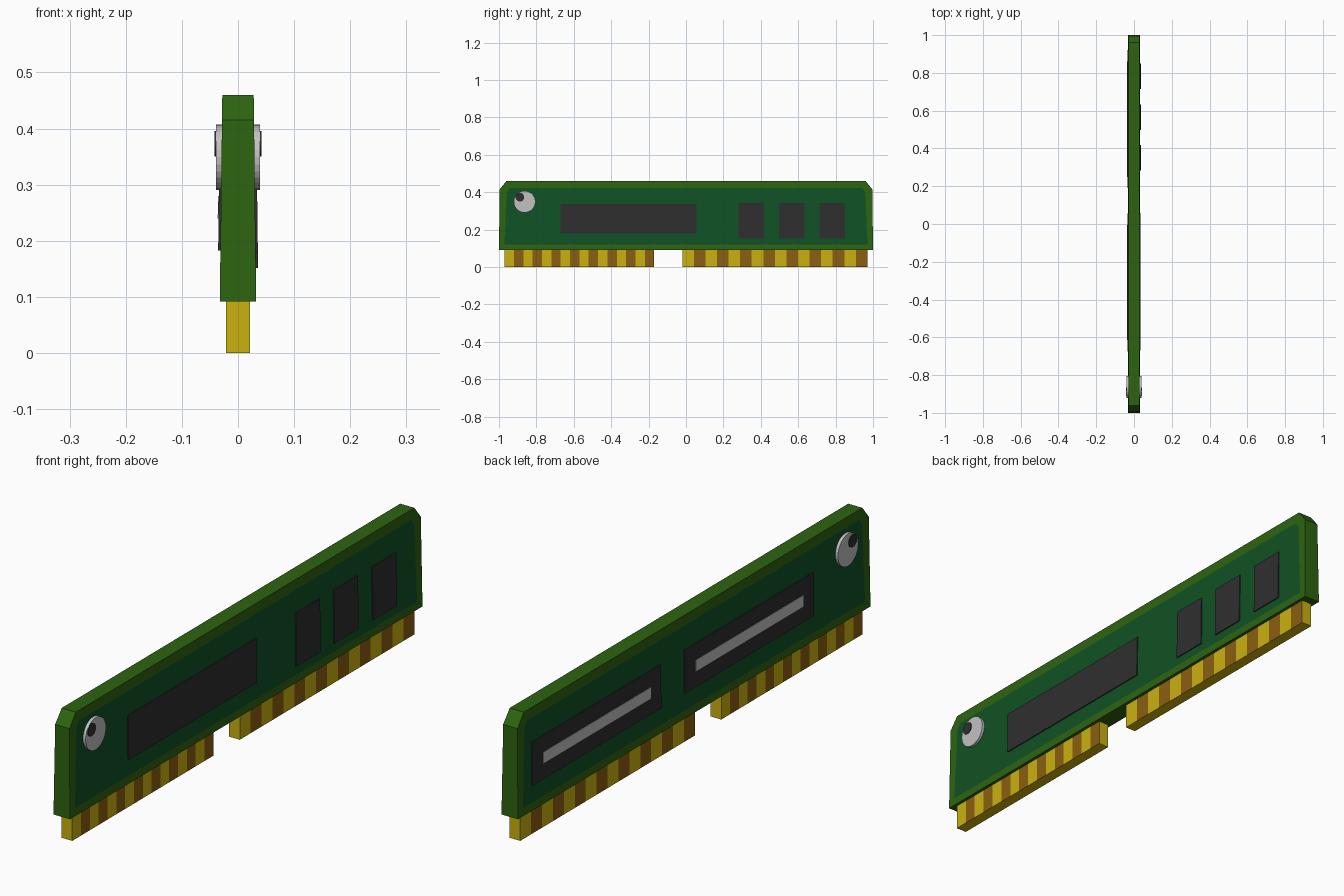
import bpy, bmesh, math
from mathutils import Matrix

if "Cube" in bpy.data.objects:
    bpy.data.objects.remove(bpy.data.objects["Cube"])


def material(name, rgb):
    m = bpy.data.materials.new(name)
    m.diffuse_color = (*rgb, 1)
    m.use_nodes = True
    m.node_tree.nodes["Principled BSDF"].inputs["Base Color"].default_value = m.diffuse_color
    return m


RIM = material("rim green", (0.026, 0.127, 0.005))
PANEL = material("panel green", (0.005, 0.084, 0.018))
CHIP = material("chip charcoal", (0.028, 0.028, 0.029))
LIGHT = material("light grey", (0.54, 0.54, 0.54))
GOLD = material("contact gold", (0.59, 0.44, 0.005))
BROWN = material("contact brown", (0.26, 0.115, 0.005))


def finish(name, bm, mats):
    bmesh.ops.recalc_face_normals(bm, faces=bm.faces)
    me = bpy.data.meshes.new(name)
    bm.to_mesh(me)
    bm.free()
    for m in mats:
        me.materials.append(m)
    ob = bpy.data.objects.new(name, me)
    bpy.context.collection.objects.link(ob)
    return ob


def half(z):
    """Half thickness of the slightly tapered board at height z."""
    return 0.0325 - (z - 0.09) / 0.37 * 0.0045


# Board: clipped-corner profile, side faces inset to form the panels
def board():
    prof = [(-1, .092), (1, .092), (.996, .415), (.96, .46), (-.96, .46), (-.996, .415)]
    bm = bmesh.new()
    a = [bm.verts.new((half(z), y, z)) for y, z in prof]
    b = [bm.verts.new((-half(z), y, z)) for y, z in prof]
    sides = [bm.faces.new(a), bm.faces.new(b[::-1])]
    for i in range(6):
        j = (i + 1) % 6
        bm.faces.new((a[i], b[i], b[j], a[j]))
    bmesh.ops.recalc_face_normals(bm, faces=bm.faces)
    bmesh.ops.inset_individual(bm, faces=sides, thickness=0.041)
    for f in sides:
        f.material_index = 1
    finish("board", bm, [RIM, PANEL])


# Plate lying on one side of the board, following its taper
def plate(name, side, y0, y1, z0, z1, mat, lift):
    bm = bmesh.new()
    inner, outer = [], []
    for y, z in ((y0, z0), (y1, z0), (y1, z1), (y0, z1)):
        inner.append(bm.verts.new((side * (half(z) - 0.002), y, z)))
        outer.append(bm.verts.new((side * (half(z) + lift), y, z)))
    bm.faces.new(inner)
    bm.faces.new(outer)
    for i in range(4):
        j = (i + 1) % 4
        bm.faces.new((inner[i], inner[j], outer[j], outer[i]))
    finish(name, bm, [mat])


# Round disc facing sideways
def disc(name, side, y, z, r, x0, x1, mat):
    bm = bmesh.new()
    mtx = Matrix.Translation((side * (x0 + x1) / 2, y, z)) @ Matrix.Rotation(math.pi / 2, 4, 'Y')
    bmesh.ops.create_cone(bm, cap_ends=True, segments=28, radius1=r, radius2=r,
                          depth=x1 - x0, matrix=mtx)
    finish(name, bm, [mat])


# Contact strip: box divided into stripes, alternately coloured on its long sides
def contacts(name, y0, y1, n=16, hx=0.021, top=0.094):
    bm = bmesh.new()
    rings = []
    for i in range(n + 1):
        y = y0 + (y1 - y0) * i / n
        rings.append([bm.verts.new((x, y, z)) for x, z in
                      ((hx, 0), (hx, top), (-hx, top), (-hx, 0))])
    bm.faces.new(rings[0])
    bm.faces.new(rings[-1])
    for i in range(n):
        for k in range(4):
            m = (k + 1) % 4
            f = bm.faces.new((rings[i][k], rings[i][m], rings[i + 1][m], rings[i + 1][k]))
            if k == 0:
                f.material_index = i % 2
            elif k == 2:
                f.material_index = (n - 1 - i) % 2
    finish(name, bm, [GOLD, BROWN])


board()
contacts("short_contacts", -0.97, -0.17)
contacts("long_contacts", -0.02, 0.97)

# Right side chips
plate("right_long_chip", 1, -0.67, 0.057, 0.18, 0.338, CHIP, 0.004)
for i, y in enumerate((0.282, 0.497, 0.715)):
    plate(f"right_small_chip_{i + 1}", 1, y, y + 0.136, 0.152, 0.343, CHIP, 0.004)

# Left side chips with light bars
for i, y in enumerate((-0.675, 0.19)):
    plate(f"left_chip_{i + 1}", -1, y, y + 0.73, 0.183, 0.338, CHIP, 0.004)
    plate(f"left_chip_bar_{i + 1}", -1, y + 0.06, y + 0.67, 0.24, 0.28, LIGHT, 0.0055)

# Eyes on both sides
for s, n in ((1, "right"), (-1, "left")):
    disc(n + "_eye", s, -0.863, 0.349, 0.058, 0.02, 0.0395, LIGHT)
    disc(n + "_pupil", s, -0.888, 0.373, 0.023, 0.036, 0.042, CHIP)
